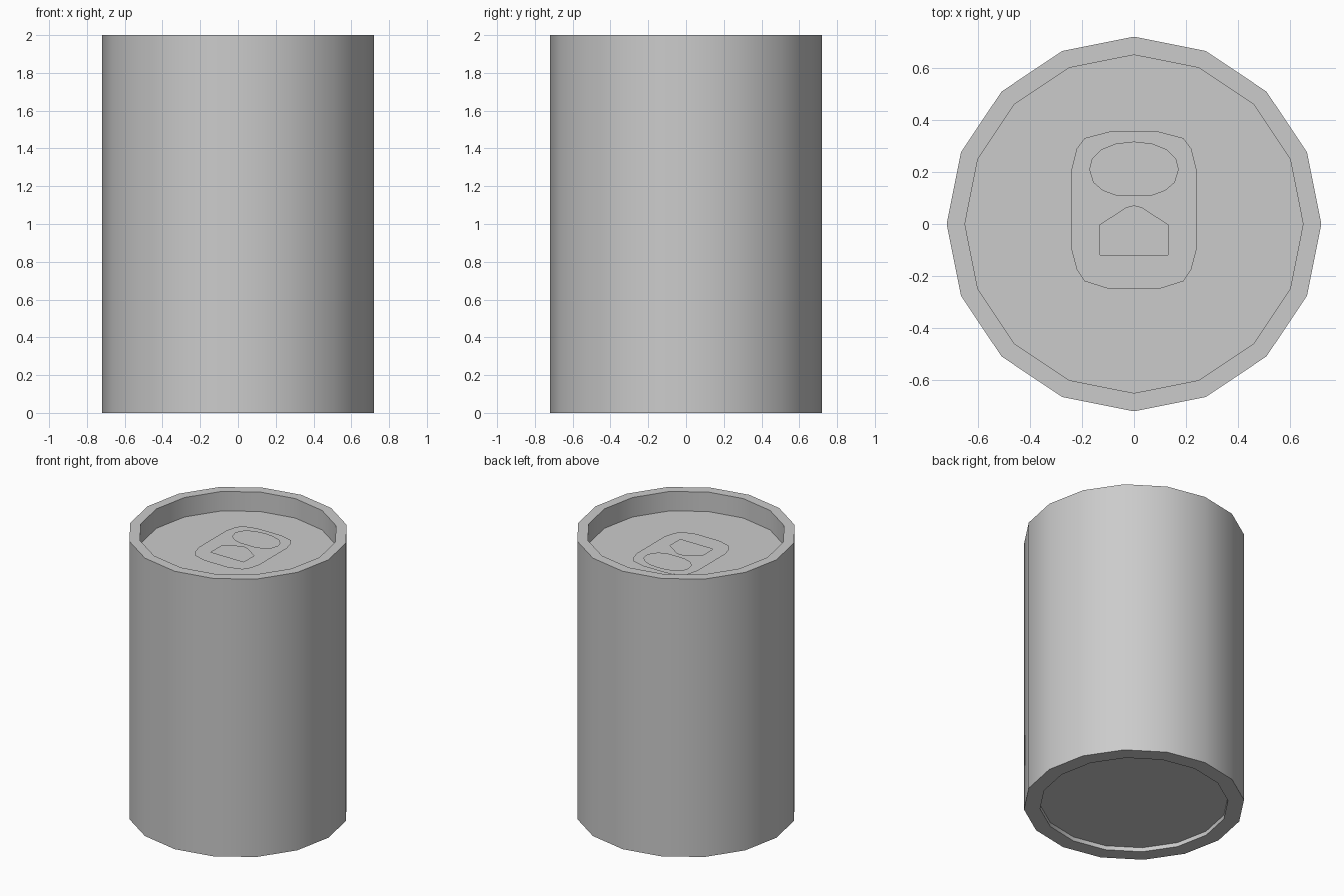
import bpy, bmesh
from math import sin, cos, pi, radians

if "Cube" in bpy.data.objects:
    bpy.data.objects.remove(bpy.data.objects["Cube"])

SIDES = 16


def make_object(name, bm):
    mesh = bpy.data.meshes.new(name)
    bm.to_mesh(mesh)
    bm.free()
    obj = bpy.data.objects.new(name, mesh)
    bpy.context.collection.objects.link(obj)
    return obj


def lathe(name, profile):
    """Revolve (radius, z) pairs and cap both ends with flat discs."""
    bm = bmesh.new()
    rings = [[bm.verts.new((r * cos(2 * pi * i / SIDES), r * sin(2 * pi * i / SIDES), z))
              for i in range(SIDES)] for r, z in profile]
    for a, b in zip(rings, rings[1:]):
        for i in range(SIDES):
            j = (i + 1) % SIDES
            bm.faces.new((a[i], a[j], b[j], b[i]))
    bm.faces.new(rings[0][::-1])
    bm.faces.new(rings[-1])
    return make_object(name, bm)


def mirrored(half):
    """Close a right-hand outline (top to bottom) with its mirror image."""
    return half + [(-x, y) for x, y in reversed(half) if x > 0]


def flat_plate(name, loops, z):
    """Flat sheet from an outer loop and hole loops, facing down."""
    bm = bmesh.new()
    edges = []
    for loop in loops:
        vs = [bm.verts.new((x, y, z)) for x, y in loop]
        edges += [bm.edges.new((v, vs[(i + 1) % len(vs)])) for i, v in enumerate(vs)]
    bmesh.ops.triangle_fill(bm, use_beauty=True, edges=edges, normal=(0, 0, -1))
    bm.normal_update()
    for f in bm.faces:
        if f.normal.z > 0:
            f.normal_flip()
    return make_object(name, bm)


# Can body: shallow base recess, wall, rim and sunken lid
body = lathe("can_body", [(0.615, 0.03), (0.615, 0), (0.72, 0), (0.72, 2),
                          (0.65, 2), (0.65, 1.86)])
bpy.context.view_layer.objects.active = body
body.select_set(True)
bpy.ops.object.shade_smooth_by_angle(angle=radians(30))

# Pull tab: rounded sheet with a finger hole and a rivet window
outline = mirrored([(0.095, 0.355), (0.19, 0.33), (0.22, 0.29), (0.24, 0.21),
                    (0.24, -0.10), (0.22, -0.175), (0.19, -0.22), (0.095, -0.25)])
finger_hole = mirrored([(0, 0.315), (0.07, 0.307), (0.125, 0.285), (0.16, 0.25),
                        (0.17, 0.21), (0.155, 0.16), (0.12, 0.13), (0.065, 0.11)])
window = mirrored([(0, 0.07), (0.03, 0.062), (0.13, -0.003), (0.13, -0.12)])
flat_plate("pull_tab", [outline, finger_hole, window], 1.873)
